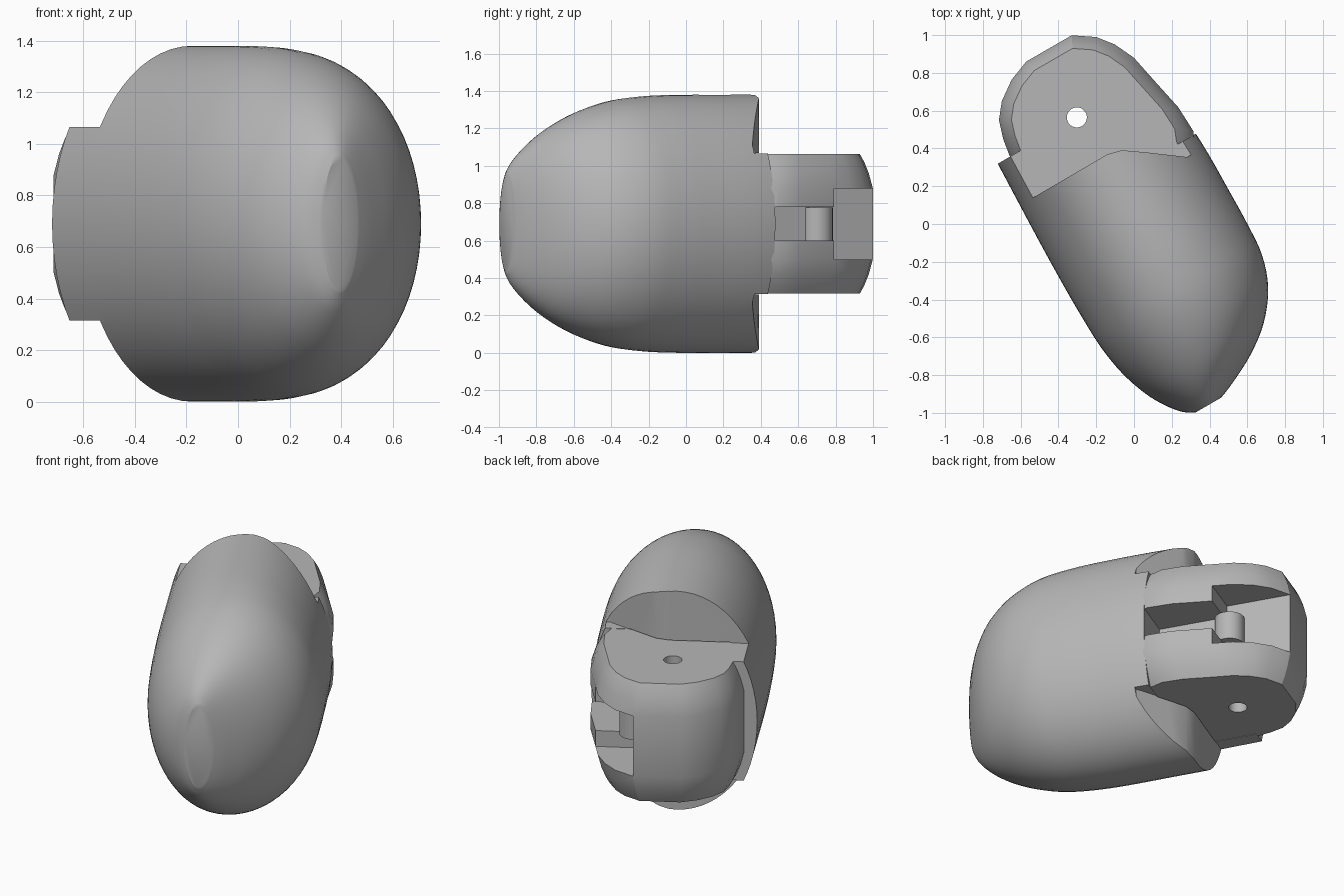
import bpy, bmesh, math
from mathutils import Matrix, Vector

default = bpy.data.objects.get("Cube")
if default:
    bpy.data.objects.remove(default, do_unlink=True)

grey = bpy.data.materials.new("plain_grey")
grey.use_nodes = True
COLOUR = (0.47, 0.47, 0.47, 1)
grey.diffuse_color = COLOUR
grey.node_tree.nodes["Principled BSDF"].inputs["Base Color"].default_value = COLOUR

# Parts are made with +x along the finger, then turned to its slanted pose
TURN = Matrix.Rotation(math.radians(-60), 4, "Z")
MID = 0.69            # height of the symmetry plane
FLOOR = 0.375         # half height of the knuckle
HINGE = Vector((-0.64, 0.02))


def loft(name, rings):
    """Skin equal-sized rings of points and cap both ends."""
    bm = bmesh.new()
    rows = [[bm.verts.new(p) for p in ring] for ring in rings]
    for a, b in zip(rows, rows[1:]):
        for i in range(len(a)):
            j = (i + 1) % len(a)
            bm.faces.new((a[i], a[j], b[j], b[i]))
    bm.faces.new(rows[0][::-1])
    bm.faces.new(rows[-1])
    bmesh.ops.recalc_face_normals(bm, faces=bm.faces)
    mesh = bpy.data.meshes.new(name)
    bm.to_mesh(mesh)
    bm.free()
    mesh.transform(TURN)
    mesh.materials.append(grey)
    obj = bpy.data.objects.new(name, mesh)
    bpy.context.collection.objects.link(obj)
    return obj


def prism(name, outline, z0, z1):
    return loft(name, [[(x, y, z) for x, y in outline] for z in (z0, z1)])


def box(name, x0, x1, y0, y1, half):
    return prism(name, [(x0, y0), (x1, y0), (x1, y1), (x0, y1)], MID - half, MID + half)


def circle(centre, radius, count):
    steps = [math.tau * i / count for i in range(count)]
    return [(centre[0] + radius * math.cos(t), centre[1] + radius * math.sin(t)) for t in steps]


def carve(obj, cutters):
    bpy.context.view_layer.objects.active = obj
    for cutter in cutters:
        cutter.hide_render = True
        mod = obj.modifiers.new("cut", "BOOLEAN")
        mod.operation = "DIFFERENCE"
        mod.solver = "EXACT"
        mod.object = cutter
        bpy.ops.object.modifier_apply(modifier=mod.name)
        bpy.data.objects.remove(cutter, do_unlink=True)


def smooth(obj, degrees):
    bpy.ops.object.select_all(action="DESELECT")
    obj.select_set(True)
    bpy.context.view_layer.objects.active = obj
    bpy.ops.object.shade_smooth_by_angle(angle=math.radians(degrees))


def spline(points, steps):
    """Pass a smooth curve through section values."""
    pts = [Vector(p) for p in points]
    out = []
    for i in range(len(pts) - 1):
        a, b, c, d = pts[max(i - 1, 0)], pts[i], pts[i + 1], pts[min(i + 2, len(pts) - 1)]
        for k in range(steps):
            t = k / steps
            out.append(b + (c - a) * t / 2 + (a * 2 - b * 5 + c * 4 - d) * t * t / 2
                       + (b * 3 - a - c * 3 + d) * t ** 3 / 2)
    return out + [pts[-1]]


# Fingertip shell: elliptical sections as position, right edge, left edge, half height
sections = [(-0.637, -0.465, 0.5, 0.69), (-0.2, -0.48, 0.525, 0.69),
            (0.1, -0.486, 0.524, 0.689), (0.3, -0.485, 0.52, 0.68),
            (0.48, -0.478, 0.505, 0.655), (0.65, -0.45, 0.445, 0.6),
            (0.8, -0.4, 0.33, 0.52), (0.91, -0.34, 0.185, 0.43),
            (0.99, -0.275, 0.03, 0.335), (1.027, -0.215, -0.06, 0.26)]
rings = []
for x, low, high, half in spline(sections, 4):
    ring = circle((0, 0), 1, 64)
    rings.append([(x, (low + high) / 2 + c * (high - low) / 2, MID + s * half) for c, s in ring])
shell = loft("fingertip_shell", rings)

# Open the shell above, below and around the hinge, leaving a thin side tab
rim = [(-2, -1), (-0.385, -1), (-0.39, 0.06), (-0.37, 0.14), (-0.3, 0.24),
       (-0.167, 0.42), (-0.14, 1), (-2, 1)]
carve(shell, [prism("upper_cut", rim, MID + FLOOR, 2),
              prism("lower_cut", rim, -1, MID - FLOOR),
              box("hinge_cut", -2, -0.25, -0.3, 1, FLOOR + 0.004)])
smooth(shell, 30)

# Hinge knuckle: rounded outline, drawn in towards its flat top and bottom
outline = [(-1.03, 0.214), (-1.03, -0.064), (-0.985, -0.18), (-0.913, -0.281),
           (-0.834, -0.344), (-0.735, -0.375), (-0.642, -0.39), (-0.4, -0.4),
           (-0.1, -0.35), (-0.1, 0.47), (-0.2, 0.49), (-0.27, 0.518), (-0.417, 0.512),
           (-0.644, 0.464), (-0.762, 0.44), (-0.873, 0.388), (-0.957, 0.322)]
layers = [(FLOOR - 0.002, 0.84), (0.33, 0.895), (0.27, 0.95), (0.19, 1)]
profile = [(-h, s) for h, s in layers] + [(h, s) for h, s in reversed(layers)]
rings = []
for height, scale in profile:
    ring = [HINGE + (Vector(p) - HINGE) * scale for p in outline]
    rings.append([(p.x, p.y, MID + height) for p in ring])
knuckle = loft("hinge_knuckle", rings)

# Pin hole, side recess and the narrower cable slot
carve(knuckle, [prism("pin_hole", circle(HINGE, 0.053, 32), -1, 3),
                box("recess", -2, -0.645, 0.215, 1, 0.19),
                box("slot", -0.7, -0.25, 0.26, 1, 0.09)])
smooth(knuckle, 25)

# Rounded guide nub between slot and recess
nub = prism("guide_nub", circle((-0.67, 0.24), 0.085, 24), MID - 0.088, MID + 0.088)
smooth(nub, 30)
